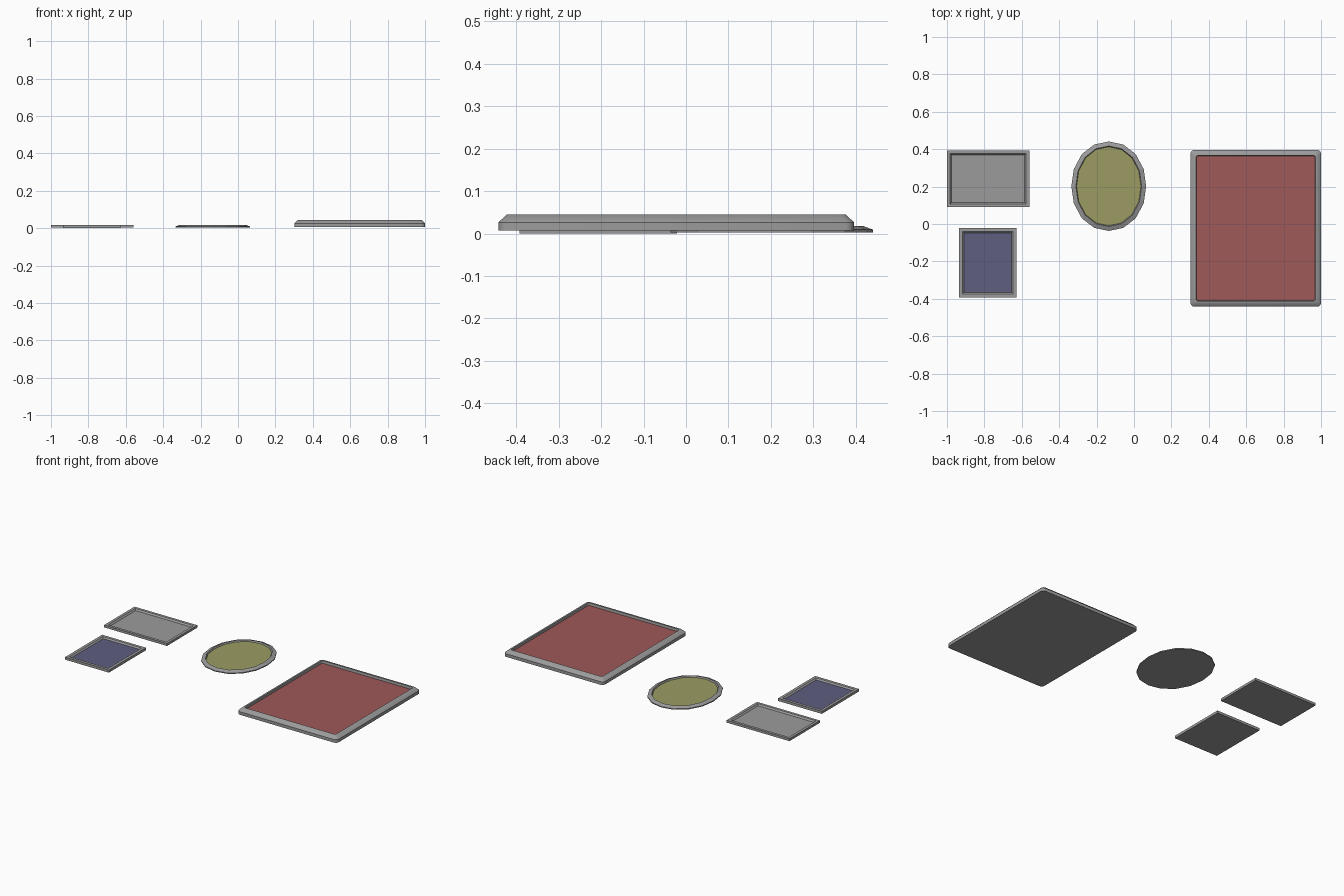
import bpy, bmesh, math

if "Cube" in bpy.data.objects:
    bpy.data.objects.remove(bpy.data.objects["Cube"])

GREY = (0.33, 0.33, 0.33)
materials = {}


def rect(x0, x1, y0, y1, radius=0.0, seg=3):
    """Outline function: rectangle (optionally round-cornered) at a given inset."""
    def outline(d):
        a, b, c, e = x0 + d, x1 - d, y0 + d, y1 - d
        if radius == 0:
            return [(a, c), (b, c), (b, e), (a, e)]
        r = max(radius - d * 0.3, 0.006)
        pts = []
        for cx, cy, start in ((b - r, e - r, 0), (a + r, e - r, 90),
                              (a + r, c + r, 180), (b - r, c + r, 270)):
            for i in range(seg + 1):
                t = math.radians(start + 90 * i / seg)
                pts.append((cx + r * math.cos(t), cy + r * math.sin(t)))
        return pts
    return outline


def oval(cx, cy, rx, ry, n=16, p=2.1):
    """Outline function: low-poly, slightly full ellipse at a given inset."""
    def outline(d):
        pts = []
        for i in range(n):
            c, s = math.cos(2 * math.pi * i / n), math.sin(2 * math.pi * i / n)
            k = (abs(c) ** p + abs(s) ** p) ** (-1 / p)
            pts.append((cx + (rx - d) * c * k, cy + (ry - d) * s * k))
        return pts
    return outline


def finish(bm, name, color):
    mesh = bpy.data.meshes.new(name)
    bm.to_mesh(mesh)
    bm.free()
    obj = bpy.data.objects.new(name, mesh)
    bpy.context.collection.objects.link(obj)
    if color not in materials:
        mat = bpy.data.materials.new("paint")
        mat.diffuse_color = (*color, 1)
        mat.use_nodes = True
        mat.node_tree.nodes["Principled BSDF"].inputs["Base Color"].default_value = mat.diffuse_color
        materials[color] = mat
    mesh.materials.append(materials[color])


def picture(name, outline, profile, color=GREY, smooth=False):
    """Loft the moulding through (inset, z) steps, close the back, add the panel."""
    bm = bmesh.new()
    rings = [[bm.verts.new((x, y, z)) for x, y in outline(d)] for d, z in profile]
    bm.faces.new(rings[0][::-1])
    n = len(rings[0])
    for lo, hi in zip(rings, rings[1:]):
        for i in range(n):
            j = (i + 1) % n
            bm.faces.new((lo[i], lo[j], hi[j], hi[i]))
    if smooth:
        bm.normal_update()
        for f in bm.faces:
            f.smooth = True
        for e in bm.edges:
            e.smooth = e.calc_face_angle(0) < math.radians(45)
    finish(bm, name + "_frame", GREY)

    bm = bmesh.new()
    d, z = profile[-1]
    bm.faces.new([bm.verts.new((x, y, z)) for x, y in outline(d)])
    finish(bm, name + "_panel", color)


# large round-cornered frame with red panel
picture("large", rect(0.302, 1.0, -0.442, 0.396, 0.02),
        [(0, 0.007), (0, 0.0265), (0.019, 0.0445), (0.030, 0.0445),
         (0.032, 0.029)], (0.35, 0.10, 0.10), smooth=True)

# oval frame with yellow panel
picture("oval", oval(-0.135, 0.202, 0.2, 0.239),
        [(0, 0.003), (0, 0.009), (0.024, 0.018), (0.028, 0.009)], (0.33, 0.33, 0.127))

# small landscape frame, all grey
picture("landscape", rect(-1.0, -0.56, 0.09, 0.394),
        [(0, 0.003), (0, 0.018), (0.017, 0.018), (0.025, 0.009)])

# small portrait frame with blue panel
picture("portrait", rect(-0.936, -0.629, -0.392, -0.021),
        [(0, 0), (0, 0.016), (0.018, 0.016), (0.026, 0.008)], (0.112, 0.112, 0.216))
